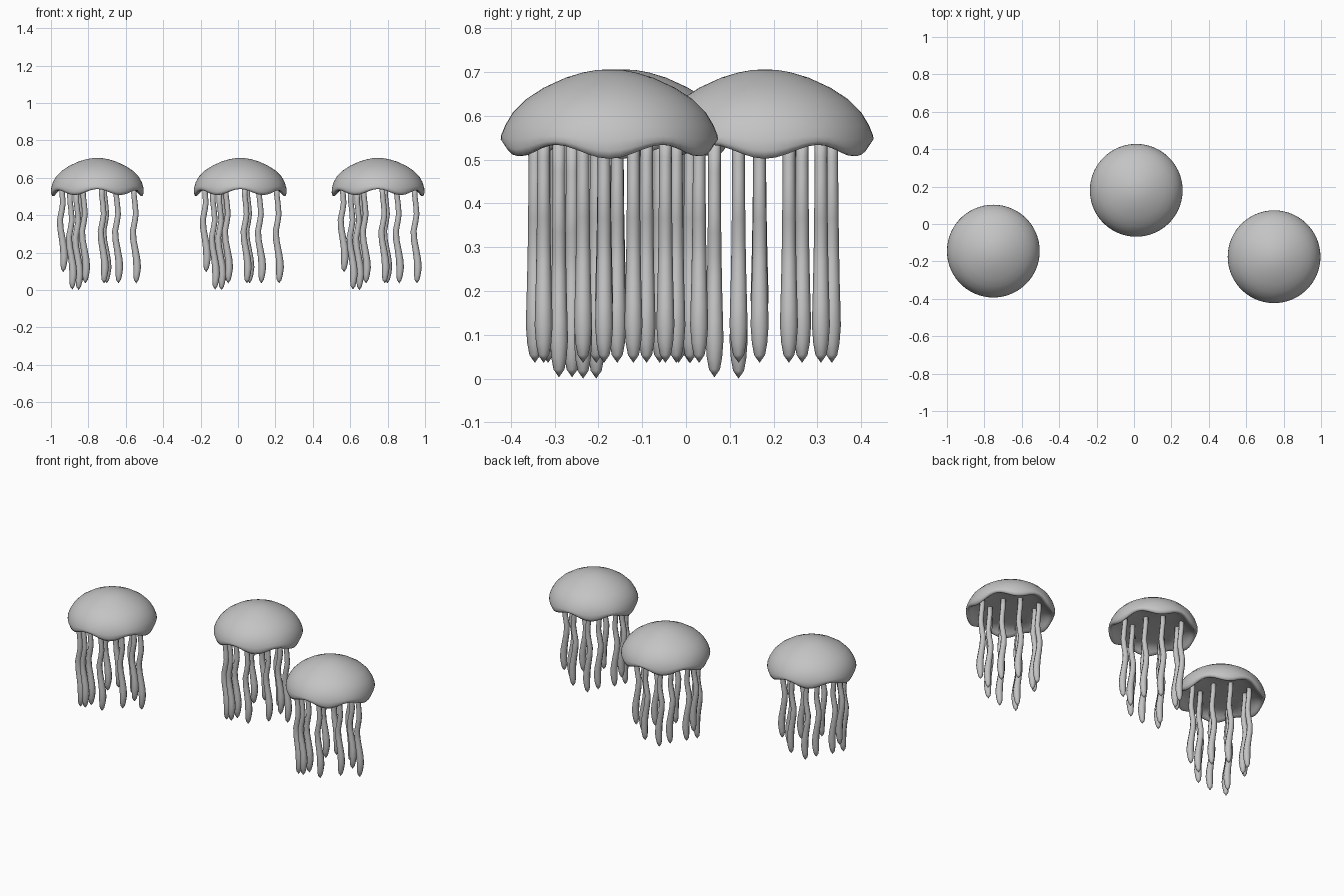
import bpy, bmesh, math
from mathutils import Vector

if "Cube" in bpy.data.objects:
    bpy.data.objects.remove(bpy.data.objects["Cube"])

grey = bpy.data.materials.new("soft_grey")
grey.diffuse_color = (0.55, 0.55, 0.55, 1)
grey.use_nodes = True
grey.node_tree.nodes["Principled BSDF"].inputs["Base Color"].default_value = grey.diffuse_color


def skin(name, rings, start, end):
    """Skin a list of closed rings, fanned to a point at both ends."""
    bm = bmesh.new()
    loops = [[bm.verts.new(p) for p in ring] for ring in rings]
    n = len(loops[0])
    for a, b in zip(loops, loops[1:]):
        for i in range(n):
            j = (i + 1) % n
            bm.faces.new((a[i], b[i], b[j], a[j]))
    for point, loop in ((start, loops[0]), (end, loops[-1])):
        tip = bm.verts.new(point)
        for i in range(n):
            bm.faces.new((tip, loop[i], loop[(i + 1) % n]))
    bmesh.ops.recalc_face_normals(bm, faces=bm.faces)
    for f in bm.faces:
        f.smooth = True
    mesh = bpy.data.meshes.new(name)
    bm.to_mesh(mesh)
    bm.free()
    mesh.materials.append(grey)
    return mesh


# Bell: radius, height, and how strongly the rim waves there
PROFILE = [(.03, .7045, 0), (.06, .699, 0), (.10, .687, 0), (.15, .664, 0),
           (.19, .638, 0), (.22, .608, 0), (.238, .577, .05), (.247, .55, .3),
           (.248, .533, .7), (.242, .521, 1), (.232, .521, 1),
           (.22, .530, .8), (.20, .543, .4), (.17, .552, .1), (.10, .557, 0),
           (.05, .559, 0)]


def ripple(a):
    return -.015 * math.cos(6 * a) - .004 * math.cos(2 * a)


SEG = 60
angles = [2 * math.pi * i / SEG for i in range(SEG)]
bell = skin("bell", [[(r * math.cos(a), r * math.sin(a), z + w * ripple(a))
                      for a in angles] for r, z, w in PROFILE],
            (0, 0, .706), (0, 0, .56))

# Tentacle: height above the tip, sideways sway, radius
SWAY = [(.018, 0, .0125), (.045, .002, .0175), (.085, .005, .0205),
        (.13, .002, .0195), (.18, -.006, .018), (.23, -.015, .017),
        (.28, -.018, .016), (.33, -.008, .0155), (.37, -.002, .015),
        (.42, -.006, .0145), (.47, -.012, .0145)]
TOP = .565


def tentacle(x, y, tip):
    rows = [(tip + h, s, r) for h, s, r in SWAY if tip + h < TOP - .01]
    rows.append((TOP, rows[-1][1] - .002, .0145))
    rings = [[(x + s + r * math.cos(k * math.pi / 4),
               y + r * math.sin(k * math.pi / 4), z) for k in range(8)]
             for z, s, r in rows]
    return skin("tentacle", rings, (x, y, tip), (x + rows[-1][1], y, TOP))


# Tentacle tips: x, y, height
TIPS = [(-.134, -.115, .003), (-.10, -.06, .0), (-.064, -.17, .036),
        (.036, -.15, .036), (.113, -.06, .036), (.208, -.012, .036),
        (.113, .055, .036), (.05, .128, .036), (-.064, .153, .036),
        (-.09, .085, .036), (-.182, -.012, .096)]
strands = [tentacle(*t) for t in TIPS]

# Three jellyfish sharing the same parts
for place in ((-.752, -.145, 0), (.012, .18, 0), (.749, -.175, 0)):
    for mesh in [bell] + strands:
        ob = bpy.data.objects.new(mesh.name.split(".")[0], mesh)
        ob.location = Vector(place)
        bpy.context.collection.objects.link(ob)
